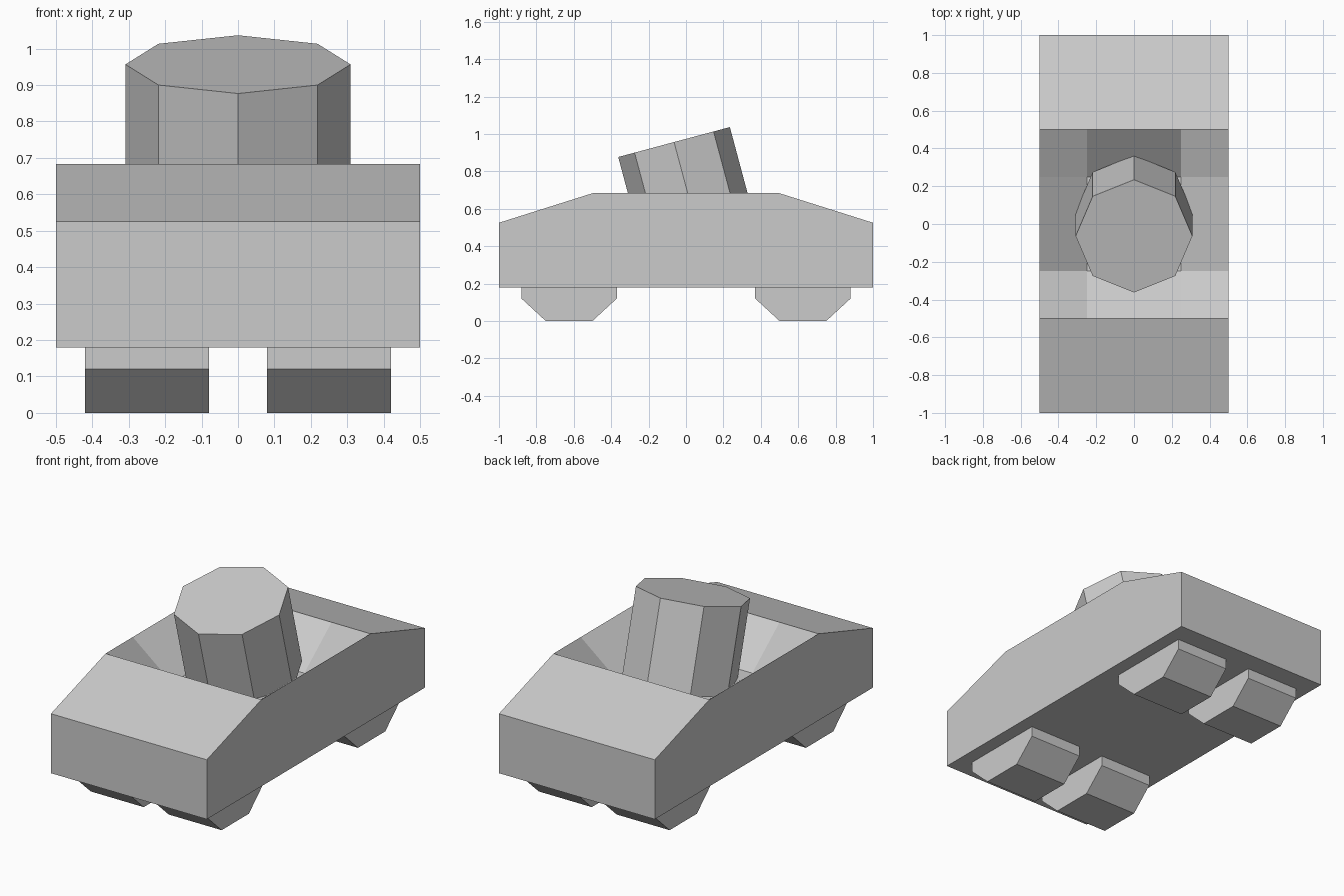
import bpy
import bmesh
from math import radians
from mathutils import Matrix

cube = bpy.data.objects.get("Cube")
if cube:
    bpy.data.objects.remove(cube, do_unlink=True)

grey = bpy.data.materials.new("plain_grey")
grey.use_nodes = True
GREY = (0.6, 0.6, 0.6, 1)
grey.diffuse_color = GREY
grey.node_tree.nodes["Principled BSDF"].inputs["Base Color"].default_value = GREY


def finish(bm, name):
    mesh = bpy.data.meshes.new(name)
    bm.to_mesh(mesh)
    bm.free()
    mesh.materials.append(grey)
    obj = bpy.data.objects.new(name, mesh)
    bpy.context.collection.objects.link(obj)
    return obj


def extrude_profile(bm, profile, x0, x1):
    """Sweep a (y, z) outline from x0 to x1 and return the side faces."""
    ends = [[bm.verts.new((x, y, z)) for y, z in profile] for x in (x0, x1)]
    bm.faces.new(ends[0])
    bm.faces.new(ends[1][::-1])
    n = len(profile)
    return [bm.faces.new((ends[0][i], ends[1][i], ends[1][(i + 1) % n],
                          ends[0][(i + 1) % n])) for i in range(n)]


# Car body: wedge-ended hull with an open cockpit sunk into the top
BOTTOM, SHOULDER, TOP, FLOOR = 0.18, 0.525, 0.683, 0.483
bm = bmesh.new()
hull = [(-1, BOTTOM), (-1, SHOULDER), (-0.5, TOP),
        (0.5, TOP), (1, SHOULDER), (1, BOTTOM)]
sides = extrude_profile(bm, hull, -0.5, 0.5)
bm.faces.remove(sides[2])

# Cockpit: sloped walls, folded corners and a square floor
steps = (-0.5, -0.25, 0.25, 0.5)
grid = [[bm.verts.new((x, y, FLOOR if max(abs(x), abs(y)) < 0.4 else TOP))
         for y in steps] for x in steps]
for i in range(3):
    for j in range(3):
        quad = [grid[i][j], grid[i + 1][j], grid[i + 1][j + 1], grid[i][j + 1]]
        if (i, j) in ((0, 2), (2, 0)):
            quad = quad[1:] + quad[:1]
        bm.faces.new(quad)
bmesh.ops.remove_doubles(bm, verts=bm.verts, dist=0.001)
bmesh.ops.recalc_face_normals(bm, faces=[f for f in bm.faces if len(f.verts) > 4 or
                                         abs(f.calc_center_median().y) > 0.6 or
                                         f.calc_center_median().z < 0.4])
finish(bm, "car_body")

# Wheels: chunky blocks with cut corners
for side, sx in (("left", 1), ("right", -1)):
    for end, cy in (("front", -0.625), ("rear", 0.625)):
        bm = bmesh.new()
        block = [(-0.255, 0.12), (-0.255, 0.38), (-0.125, 0.5), (0.125, 0.5),
                 (0.255, 0.38), (0.255, 0.12), (0.125, 0), (-0.125, 0)]
        extrude_profile(bm, [(cy + y, z) for y, z in block],
                        sx * 0.25 - 0.17, sx * 0.25 + 0.17)
        bmesh.ops.recalc_face_normals(bm, faces=bm.faces)
        finish(bm, f"{end}_{side}_wheel")

# Driver: eight-sided post leaning forward out of the cockpit
bm = bmesh.new()
bmesh.ops.create_cone(bm, cap_ends=True, segments=8, radius1=0.309,
                      radius2=0.309, depth=0.494,
                      matrix=Matrix.Translation((0, 0, 0.718))
                      @ Matrix.Rotation(radians(15), 4, "X"))
finish(bm, "driver_post")
